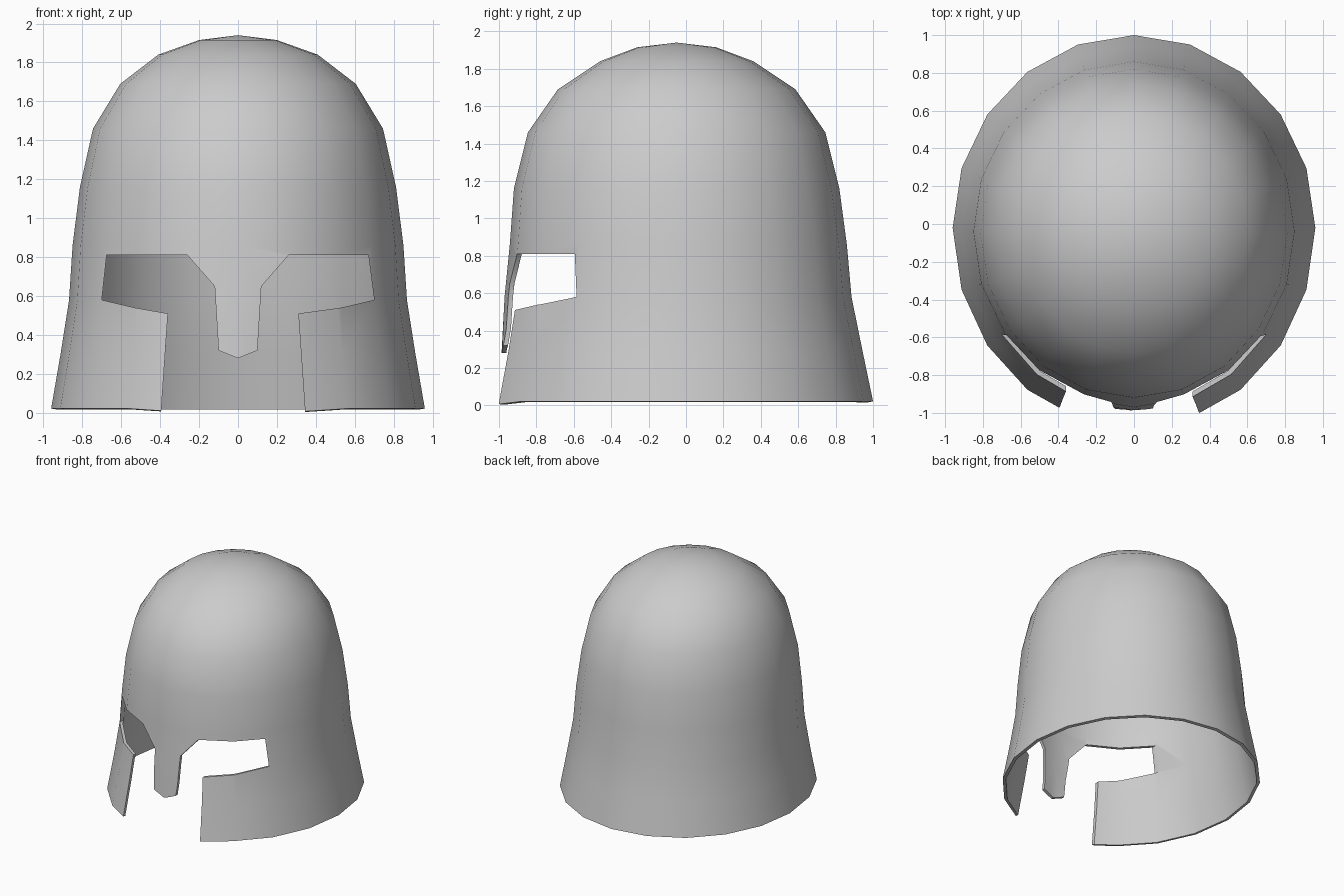
import bpy, bmesh
from math import sin, cos, pi

if "Cube" in bpy.data.objects:
    bpy.data.objects.remove(bpy.data.objects["Cube"])

SEGMENTS = 20
# Rings of the shell: height, half width, front y, back y, y of the widest point
RINGS = [
    (0.022, 0.96, -1.08, 1.00, -0.02),
    (0.30, 0.912, -1.02, 0.942, -0.025),
    (0.58, 0.868, -0.97, 0.885, -0.03),
    (0.86, 0.850, -0.942, 0.86, -0.04),
    (1.16, 0.812, -0.92, 0.82, -0.05),
    (1.46, 0.745, -0.845, 0.745, -0.05),
    (1.69, 0.605, -0.685, 0.585, -0.05),
    (1.84, 0.41, -0.46, 0.36, -0.05),
    (1.915, 0.20, -0.26, 0.16, -0.05),
]
# Front outline of the joined eye slots and mouth gap, leaving the nose guard
OPENING = [
    (-0.402, -0.1), (-0.36, 0.51), (-0.53, 0.54), (-0.70, 0.58),
    (-0.675, 0.81), (-0.26, 0.81), (-0.12, 0.65), (-0.10, 0.32),
    (0, 0.28), (0.10, 0.32), (0.12, 0.65), (0.26, 0.81),
    (0.67, 0.81), (0.70, 0.58), (0.53, 0.54), (0.31, 0.51), (0.352, -0.1),
]


def make_object(name, bm):
    bmesh.ops.recalc_face_normals(bm, faces=bm.faces)
    mesh = bpy.data.meshes.new(name)
    bm.to_mesh(mesh)
    bm.free()
    obj = bpy.data.objects.new(name, mesh)
    bpy.context.collection.objects.link(obj)
    return obj


# Domed shell with flared skirt, lofted through the rings
bm = bmesh.new()
loops = []
for z, half_w, front, back, mid in RINGS:
    loop = []
    for i in range(SEGMENTS):
        a = 2 * pi * i / SEGMENTS
        s = sin(a)
        y = mid + s * ((back - mid) if s > 0 else (mid - front))
        if i == SEGMENTS * 3 // 4:
            y = max(y, -0.985)      # nose guard hangs straight
        # cheek tips dip slightly at the hem
        dip = 0.018 if z < 0.1 and s < -0.9 else 0
        loop.append(bm.verts.new((half_w * cos(a), y, z - dip)))
    loops.append(loop)
for low, high in zip(loops, loops[1:]):
    for i in range(SEGMENTS):
        j = (i + 1) % SEGMENTS
        bm.faces.new((low[i], low[j], high[j], high[i]))
apex = bm.verts.new((0, -0.05, 1.94))
for i in range(SEGMENTS):
    bm.faces.new((loops[-1][i], loops[-1][(i + 1) % SEGMENTS], apex))
# outward normals on the open shell
helmet = make_object("helmet_shell", bm)

# Cutter for the face opening
bm = bmesh.new()
face = bm.faces.new([bm.verts.new((x, -1.5, z)) for x, z in OPENING])
ext = bmesh.ops.extrude_face_region(bm, geom=[face])
bmesh.ops.translate(bm, vec=(0, 1.2, 0),
                    verts=[g for g in ext["geom"] if isinstance(g, bmesh.types.BMVert)])
cutter = make_object("face_opening_cutter", bm)
cutter.hide_render = True

# Thickness, then the cut
solid = helmet.modifiers.new("Thickness", 'SOLIDIFY')
solid.thickness = 0.025
solid.offset = -1
cut = helmet.modifiers.new("Face opening", 'BOOLEAN')
cut.operation = 'DIFFERENCE'
cut.solver = 'EXACT'
cut.object = cutter

bpy.context.view_layer.objects.active = helmet
helmet.select_set(True)
for name in ("Thickness", "Face opening"):
    bpy.ops.object.modifier_apply(modifier=name)
bpy.data.objects.remove(cutter)
bpy.ops.object.shade_smooth_by_angle(angle=0.7)
